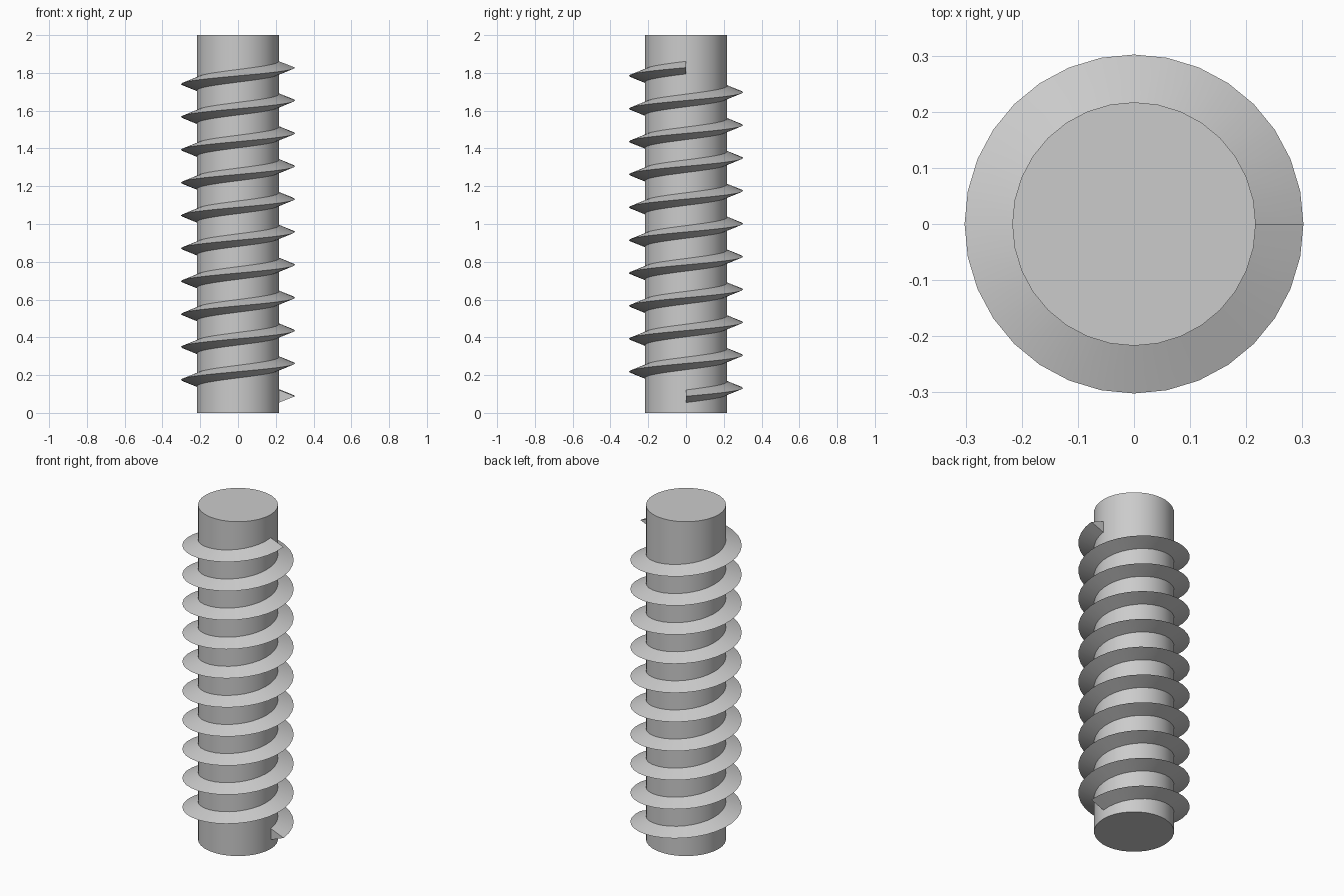
import bpy, bmesh, math

SHAFT_R, THREAD_R, HEIGHT = 0.217, 0.302, 2.0
PITCH, TURNS, START_Z, HALF = 0.174, 10, 0.088, 0.035
SEGMENTS = 32

cube = bpy.data.objects.get("Cube")
if cube:
    bpy.data.objects.remove(cube)

# One plain grey metal
metal = bpy.data.materials.new("grey_metal")
metal.use_nodes = True
grey = (0.6, 0.6, 0.6, 1)
metal.diffuse_color = grey
metal.node_tree.nodes["Principled BSDF"].inputs["Base Color"].default_value = grey


def finish(obj):
    obj.data.materials.append(metal)
    bpy.ops.object.select_all(action="DESELECT")
    obj.select_set(True)
    bpy.context.view_layer.objects.active = obj
    bpy.ops.object.shade_smooth_by_angle(angle=math.radians(30))


# Shaft
bpy.ops.mesh.primitive_cylinder_add(vertices=SEGMENTS, radius=SHAFT_R, depth=HEIGHT,
                                    location=(0, 0, HEIGHT / 2))
shaft = bpy.context.object
shaft.name = "shaft"
finish(shaft)

# Helical thread: a triangular section swept up around the shaft
bm = bmesh.new()
profile = [(SHAFT_R - 0.004, -HALF), (THREAD_R, 0), (SHAFT_R - 0.004, HALF)]
rings = []
for i in range(TURNS * SEGMENTS + 1):
    a = math.tau * i / SEGMENTS
    z = START_Z + PITCH * i / SEGMENTS
    rings.append([bm.verts.new((r * math.cos(a), r * math.sin(a), z + dz))
                  for r, dz in profile])
for lower, upper in zip(rings, rings[1:]):
    for j in range(3):
        k = (j + 1) % 3
        bm.faces.new((lower[j], upper[j], upper[k], lower[k]))
# Flat ends of the thread
bm.faces.new(rings[0])
bm.faces.new(rings[-1])
bmesh.ops.recalc_face_normals(bm, faces=bm.faces)
mesh = bpy.data.meshes.new("thread")
bm.to_mesh(mesh)
bm.free()
thread = bpy.data.objects.new("thread", mesh)
bpy.context.collection.objects.link(thread)
finish(thread)
